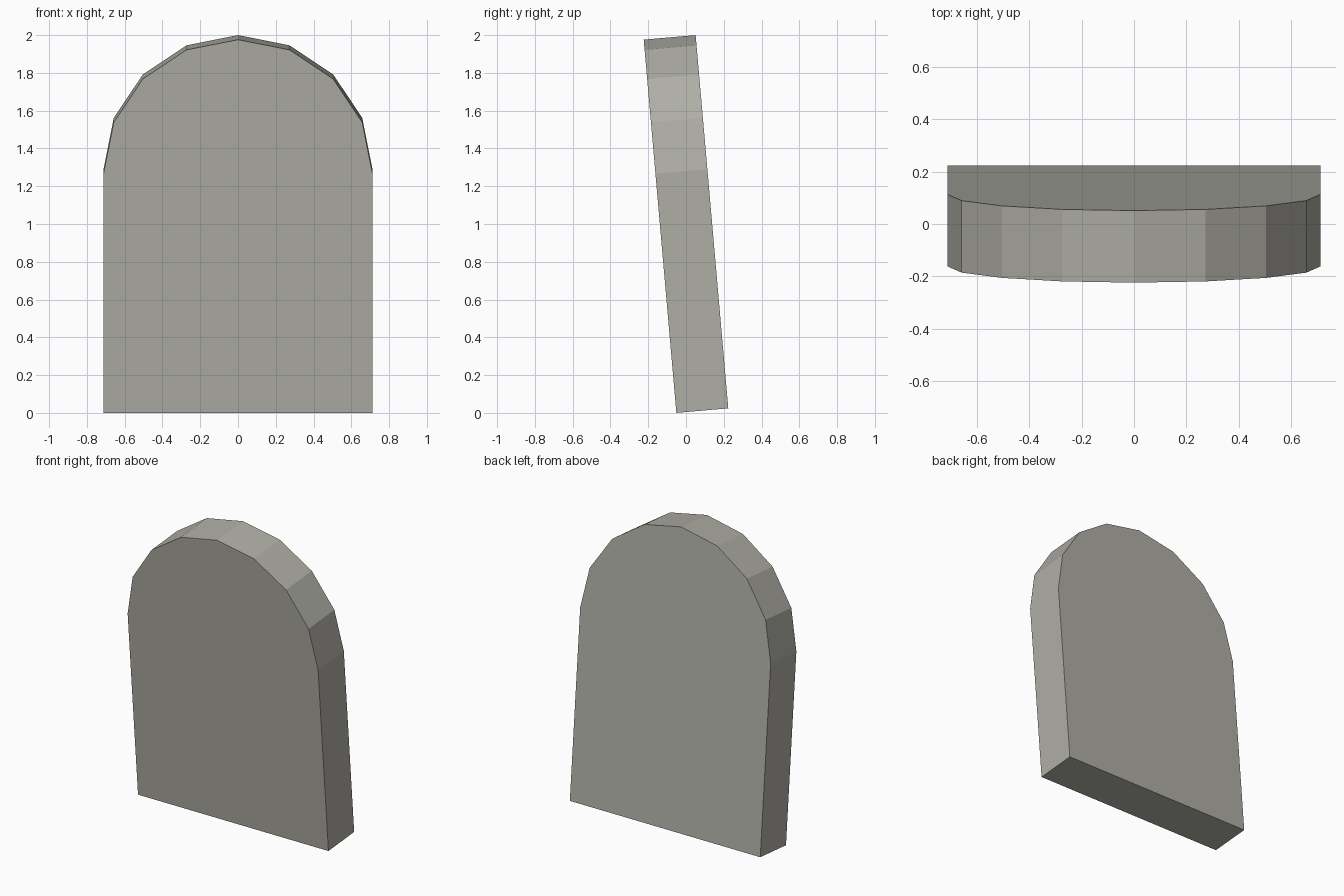
import bpy
import bmesh
import math
from mathutils import Matrix, Vector

if "Cube" in bpy.data.objects:
    bpy.data.objects.remove(bpy.data.objects["Cube"])

RADIUS = 0.712            # half width, also the radius of the rounded top
HEIGHT = 1.9835           # along the tilted slab
THICK = 0.276
TILT = math.radians(5)    # leans towards the front
SEGMENTS = 8              # facets in the arch

stone = bpy.data.materials.new("weathered grey stone")
stone.diffuse_color = (0.43, 0.425, 0.38, 1)
stone.use_nodes = True
stone.node_tree.nodes["Principled BSDF"].inputs["Base Color"].default_value = stone.diffuse_color

# Slab profile: straight sides with a half-round top
spring = HEIGHT - RADIUS
profile = [(-RADIUS, 0), (RADIUS, 0)]
for i in range(SEGMENTS + 1):
    a = math.pi * i / SEGMENTS
    profile.append((RADIUS * math.cos(a), spring + RADIUS * math.sin(a)))

# Extrude the profile to its thickness
bm = bmesh.new()
front = bm.faces.new([bm.verts.new((x, 0, z)) for x, z in profile])
extruded = bmesh.ops.extrude_face_region(bm, geom=[front], use_keep_orig=True)
back_verts = [g for g in extruded["geom"] if isinstance(g, bmesh.types.BMVert)]
bmesh.ops.translate(bm, verts=back_verts, vec=(0, THICK, 0))
bmesh.ops.recalc_face_normals(bm, faces=bm.faces)

# Lean the slab, then centre it and stand it on the ground
bm.transform(Matrix.Rotation(TILT, 4, 'X'))
ys = [v.co.y for v in bm.verts]
low = min(v.co.z for v in bm.verts)
bm.transform(Matrix.Translation(Vector((0, -(min(ys) + max(ys)) / 2, -low))))

mesh = bpy.data.meshes.new("stone_slab")
bm.to_mesh(mesh)
bm.free()
mesh.materials.append(stone)
bpy.context.collection.objects.link(bpy.data.objects.new("stone_slab", mesh))
